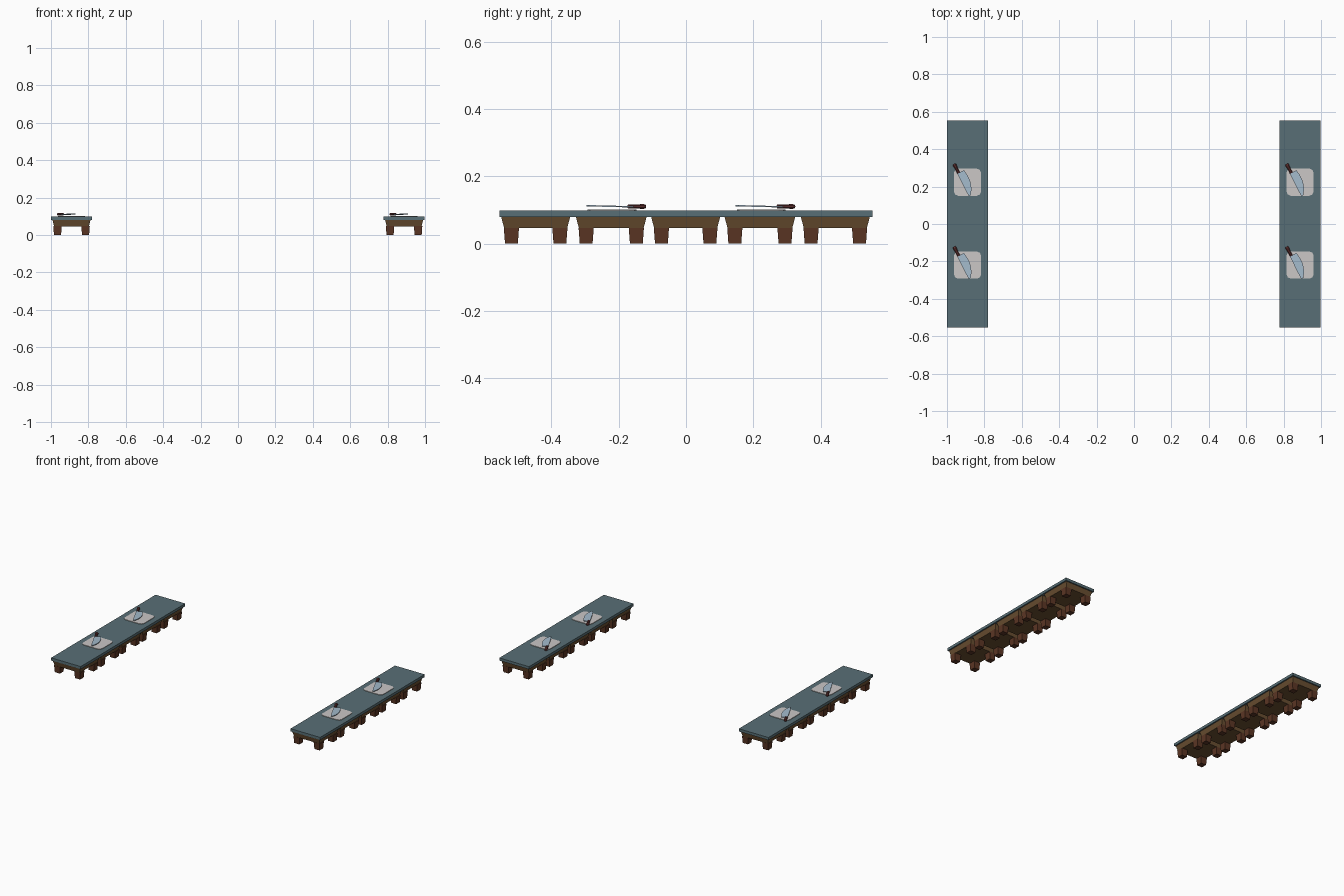
import bpy, bmesh, math

if "Cube" in bpy.data.objects:
    bpy.data.objects.remove(bpy.data.objects["Cube"])


def mat(name, r, g, b):
    lin = [((c / 255 + 0.055) / 1.055) ** 2.4 for c in (r, g, b)]
    m = bpy.data.materials.new(name)
    m.diffuse_color = (*lin, 1)
    m.use_nodes = True
    m.node_tree.nodes["Principled BSDF"].inputs["Base Color"].default_value = m.diffuse_color
    return m


SLAB = mat("slate teal", 88, 111, 118)
WOOD = mat("brown wood", 106, 79, 49)
LEG = mat("dark red wood", 92, 54, 36)
BOARD = mat("pale grey", 203, 199, 198)
STEEL = mat("blue steel", 163, 186, 204)
GRIP = mat("maroon grip", 98, 50, 50)


def loft(name, loops, material, loc):
    """Solid made from a stack of matching 3D loops."""
    bm = bmesh.new()
    rings = [[bm.verts.new(p) for p in loop] for loop in loops]
    n = len(rings[0])
    bm.faces.new(rings[0][::-1])
    bm.faces.new(rings[-1])
    for a, b in zip(rings, rings[1:]):
        for i in range(n):
            j = (i + 1) % n
            bm.faces.new((a[i], a[j], b[j], b[i]))
    bmesh.ops.recalc_face_normals(bm, faces=bm.faces)
    me = bpy.data.meshes.new(name)
    bm.to_mesh(me)
    bm.free()
    me.materials.append(material)
    ob = bpy.data.objects.new(name, me)
    ob.location = loc
    bpy.context.collection.objects.link(ob)
    return ob


def rect(w, d, z):
    return [(sx * w / 2, sy * d / 2, z) for sx, sy in ((-1, -1), (1, -1), (1, 1), (-1, 1))]


def octagon(s, c, z):
    h = s / 2
    k = h - c
    m = h - c * 0.3
    return [(x, y, z) for x, y in ((-k, -h), (k, -h), (m, -m), (h, -k), (h, k), (m, m),
                                   (k, h), (-k, h), (-m, m), (-h, k), (-h, -k), (-m, -m))]


# knife blade outline, relative to the board centre
BLADE = [(-0.054, 0.045), (-0.048, 0.050), (-0.019, 0.064), (0.000, 0.036), (0.013, 0.010),
         (0.019, -0.015), (0.021, -0.040), (0.017, -0.068), (0.008, -0.076), (-0.010, -0.044)]


def blade_loop(dz):
    # the tip lifts slightly
    return [(x, y, 0.1095 + (0.06 - y) * 0.025 + dz) for x, y in BLADE]


def grip_ring(t, w, h):
    # eight-sided section at distance t along the handle
    ax, ay = -0.047, 0.049
    ux, uy = -0.46, 0.888
    ring = []
    for i in range(8):
        a = math.radians(22.5 + 45 * i)
        s, z = w * math.cos(a) * 1.08, h * math.sin(a) * 1.08
        ring.append((ax + ux * t + uy * s, ay + uy * t - ux * s, 0.1105 + z))
    return ring


for cx, side in ((-0.89, "left"), (0.888, "right")):
    # worktop
    loft(f"{side}_worktop", [rect(0.22, 1.108, 0.080), rect(0.22, 1.108, 0.098)], SLAB, (cx, 0, 0))

    # five tapered cabinets, each on four short legs
    for i, cy in enumerate((-0.4465, -0.222, -0.001, 0.2195, 0.4435)):
        d = 0.210 if i % 2 else 0.205
        loft(f"{side}_cabinet_{i}", [rect(0.186, d - 0.018, 0.046), rect(0.203, d, 0.080)],
             WOOD, (cx, cy, 0))
        for sx in (-1, 1):
            for sy in (-1, 1):
                loft(f"{side}_leg_{i}", [rect(0.038, 0.038, 0), rect(0.045, 0.045, 0.047)],
                     LEG, (cx + sx * 0.075, cy + sy * (d / 2 - 0.0305), 0))

    # chopping boards with knives
    for cy in (0.2235, -0.2195):
        loc = (cx, cy, 0)
        loft(f"{side}_chopping_board", [octagon(0.145, 0.022, 0.096), octagon(0.145, 0.022, 0.1015)],
             BOARD, loc)
        loft(f"{side}_knife_blade", [blade_loop(-0.002), blade_loop(0.002)], STEEL, loc)
        loft(f"{side}_knife_handle",
             [grip_ring(0.0, 0.008, 0.0055), grip_ring(0.022, 0.0075, 0.006),
              grip_ring(0.048, 0.010, 0.007), grip_ring(0.055, 0.007, 0.005)], GRIP, loc)
